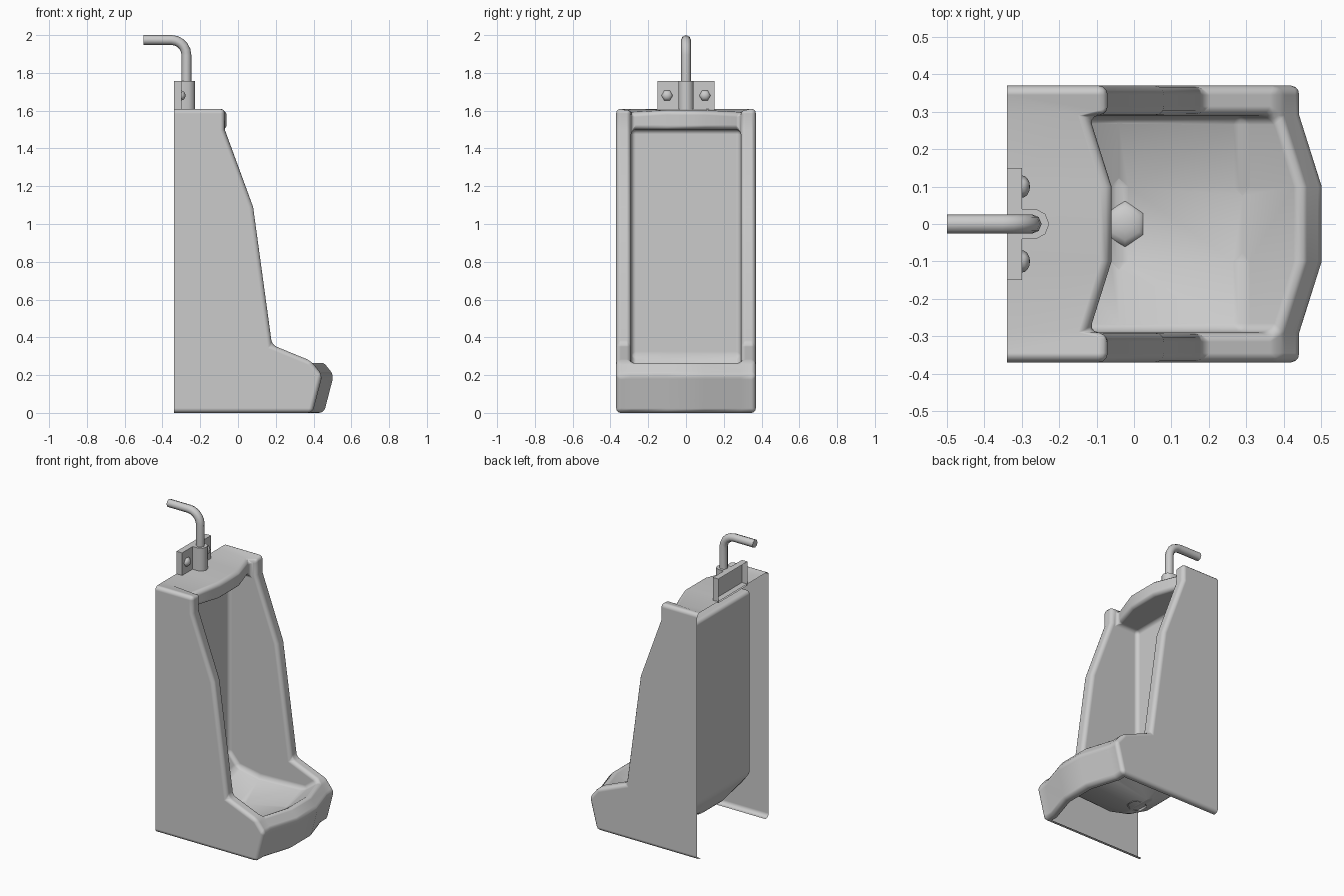
import bpy, bmesh, math
from mathutils import Matrix, Vector

if "Cube" in bpy.data.objects:
    bpy.data.objects.remove(bpy.data.objects["Cube"])


def finish(name, bm, bevel=0.0, angle=35):
    me = bpy.data.meshes.new(name)
    bm.to_mesh(me)
    bm.free()
    ob = bpy.data.objects.new(name, me)
    bpy.context.collection.objects.link(ob)
    bpy.ops.object.select_all(action='DESELECT')
    ob.select_set(True)
    bpy.context.view_layer.objects.active = ob
    bpy.ops.object.shade_smooth_by_angle(angle=math.radians(angle))
    if bevel:
        m = ob.modifiers.new("soft_edges", 'BEVEL')
        m.width, m.segments = bevel, 3
        m.limit_method, m.angle_limit = 'ANGLE', math.radians(28)
        m.harden_normals = True
    return ob


# Urinal body: side profile, hood and bowl profiles as (x, z)
W, I, M, BULGE = 0.37, 0.29, 0.10, 0.06
FW, foot = 0.335, (.355, 0)
rim = [(-.34, 0), (.395, 0), (.447, .2), (.387, .275), (.18, .36),
       (.08, 1.09), (-.07, 1.5), (-.07, 1.61), (-.34, 1.61)]
hood = [(-.34, 1.61), (-.12, 1.59), (-.12, 1.5)]
bowl = [(-.27, 1.5), (-.27, .30), (-.20, .22), (-.04, .19), (.29, .2)]

bm = bmesh.new()
cache = {}


def vert(p, y):
    key = (round(p[0], 4), round(y, 4), round(p[1], 4))
    if key not in cache:
        cache[key] = bm.verts.new(key)
    return cache[key]


def face(*pts):
    bm.faces.new([vert(p, y) for p, y in pts])


# side walls, column rims, inner walls and the narrow foot flange
for s in (-1, 1):
    face(*[(p, s * W) for p in rim])
    for a, b in zip(rim[1:7], rim[2:8]):
        face((a, s * W), (b, s * W), (b, s * I), (a, s * I))
    face((rim[7], s * W), (rim[8], s * W), (rim[8], s * I),
         (hood[1], s * I), (rim[7], s * I))
    face(*[(p, s * I) for p in rim[3:8] + hood[1:] + bowl])
    face((rim[0], s * W), (rim[1], s * W), (foot, s * FW), (rim[0], s * FW))
    face((rim[1], s * W), (rim[1], s * I), (foot, s * I), (foot, s * FW))

# one continuous strip across the width: hood, back, floor, front lip
strip = hood + bowl + [rim[3], rim[2], rim[1], foot]
bulge = [0, BULGE, BULGE, 0, 0, 0, 0, 0] + [BULGE] * 4
dip = [0, -.012, 0, 0, 0, .05, .105, .04, 0, 0, 0, 0]
mid = [(p[0] + b, p[1] - d) for p, b, d in zip(strip, bulge, dip)]
cols = [(strip, -I), (mid, -M), (mid, M), (strip, I)]
for (pa, ya), (pb, yb) in zip(cols, cols[1:]):
    for k in range(len(strip) - 1):
        face((pa[k], ya), (pa[k + 1], ya), (pb[k + 1], yb), (pb[k], yb))

bmesh.ops.recalc_face_normals(bm, faces=bm.faces)
wall = next(f for f in bm.faces if all(abs(v.co.y - W) < 1e-4 for v in f.verts))
if wall.normal.y < 0:
    bmesh.ops.reverse_faces(bm, faces=bm.faces)
finish("urinal_body", bm, 0.028)


# Hexagonal domes, open underneath
def cap(name, loc, r, h, rot=Matrix()):
    b = bmesh.new()
    bmesh.ops.create_uvsphere(b, u_segments=6, v_segments=8, radius=1)
    bmesh.ops.delete(b, geom=[v for v in b.verts if v.co.z < -.1], context='VERTS')
    b.transform(Matrix.Translation(Vector(loc)) @ rot @ Matrix.Diagonal((r, r, h, 1)))
    return finish(name, b, angle=65)


cap("drain_cover", (-.024, 0, .09), .061, .025)
for s, n in ((-1, "left"), (1, "right")):
    cap("bolt_" + n, (-.30, .1 * s, 1.68), .03, .022, Matrix.Rotation(math.pi / 2, 4, 'Y'))


# Wall bracket and pipe sleeve, extruded upward from plan outlines
def extrude(name, outline, z0, z1, open_back=False):
    b = bmesh.new()
    f = b.faces.new([b.verts.new((x, y, z0)) for x, y in outline])
    top = bmesh.ops.extrude_face_region(b, geom=[f])['geom']
    bmesh.ops.translate(b, vec=(0, 0, z1 - z0),
                        verts=[v for v in top if isinstance(v, bmesh.types.BMVert)])
    bmesh.ops.recalc_face_normals(b, faces=b.faces)
    if open_back:
        bmesh.ops.delete(b, geom=[f for f in b.faces if f.normal.x < -.9], context='FACES')
    return finish(name, b, angle=50)


extrude("bracket_plate", [(-.34, -.15), (-.30, -.15), (-.30, .15), (-.34, .15)],
        1.60, 1.757, True)
extrude("pipe_sleeve", [(-.30, -.04), (-.262, -.04), (-.237, -.027), (-.227, 0),
                        (-.237, .027), (-.262, .04), (-.30, .04)], 1.60, 1.757, True)

# Supply pipe with a rounded bend
cu = bpy.data.curves.new("supply_pipe", 'CURVE')
cu.dimensions = '3D'
cu.bevel_depth, cu.bevel_resolution, cu.use_fill_caps = .026, 2, True
R = .08
path = [(-.273, 1.74)]
for i in range(6):
    a = math.pi / 2 * i / 5
    path.append((-.273 - R + R * math.cos(a), 1.974 - R + R * math.sin(a)))
path.append((-.5, 1.974))
sp = cu.splines.new('POLY')
sp.points.add(len(path) - 1)
for p, (x, z) in zip(sp.points, path):
    p.co = (x, 0, z, 1)
sp.use_smooth = True
bpy.context.collection.objects.link(bpy.data.objects.new("supply_pipe", cu))
